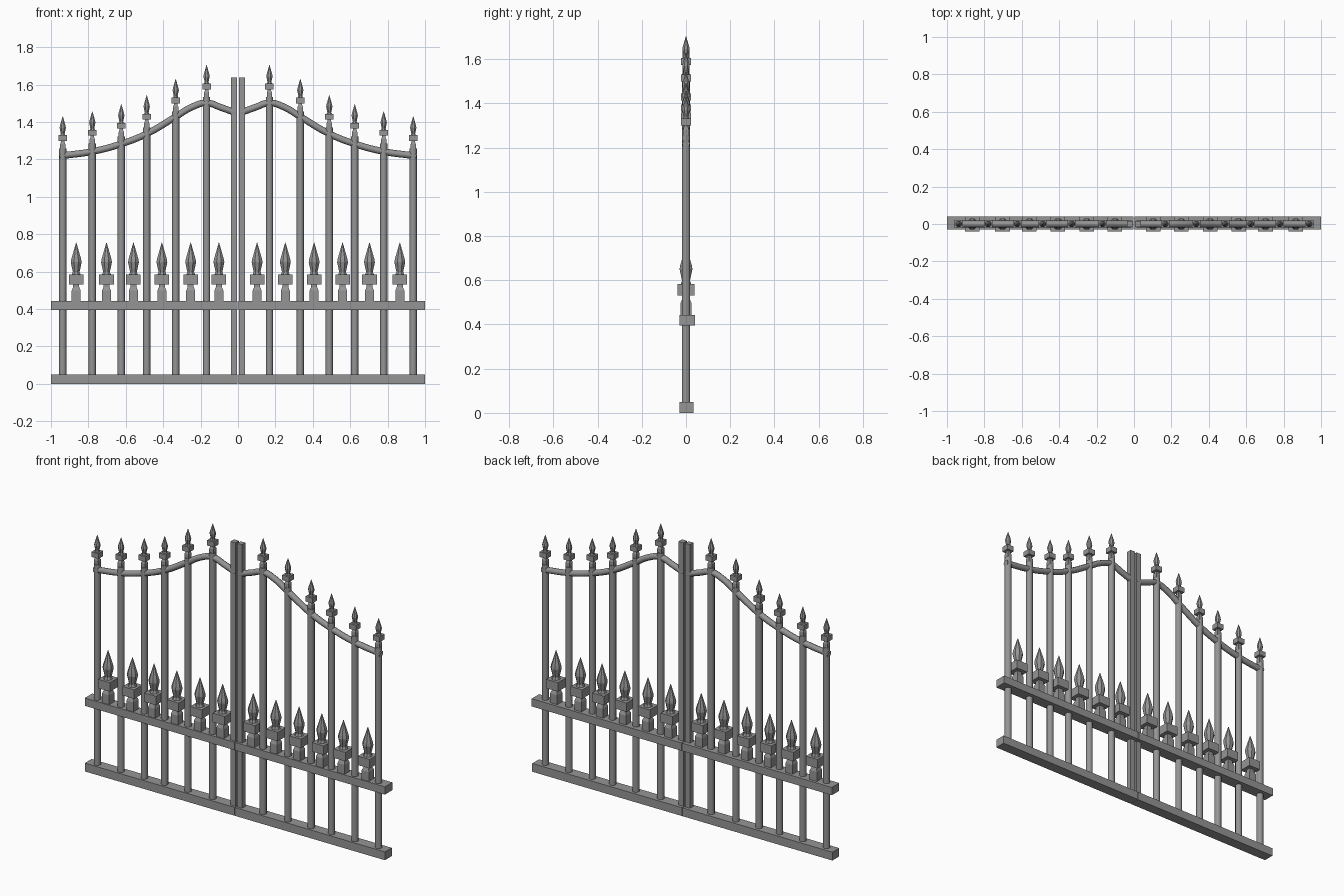
import bpy, bmesh, math
from mathutils import Vector

if "Cube" in bpy.data.objects:
    bpy.data.objects.remove(bpy.data.objects["Cube"], do_unlink=True)

iron = bpy.data.materials.new("grey iron")
iron.use_nodes = True
colour = (0.3, 0.3, 0.3, 1)
iron.diffuse_color = colour
iron.node_tree.nodes["Principled BSDF"].inputs["Base Color"].default_value = colour


def add_object(name, bm, smooth=False):
    bmesh.ops.recalc_face_normals(bm, faces=bm.faces)
    mesh = bpy.data.meshes.new(name)
    for f in bm.faces:
        f.smooth = smooth and len(f.verts) == 4
    bm.to_mesh(mesh)
    bm.free()
    mesh.materials.append(iron)
    ob = bpy.data.objects.new(name, mesh)
    bpy.context.collection.objects.link(ob)
    return ob


def box(bm, x, y, z):
    """Box from (low, high) ranges on each axis."""
    verts = bmesh.ops.create_cube(bm, size=1)["verts"]
    for v in verts:
        v.co = Vector([r[0] + (c + 0.5) * (r[1] - r[0]) for c, r in zip(v.co, (x, y, z))])


def lathe(bm, x, z, profile, sides, scale=1):
    """Stack rings of (radius, height); the flats face front for any side count."""
    rings = []
    for r, h in profile:
        r = r / math.cos(math.pi / sides)
        rings.append([bm.verts.new((x + scale * r * math.cos((i + 0.5) * math.tau / sides),
                                    scale * r * math.sin((i + 0.5) * math.tau / sides),
                                    z + scale * h)) for i in range(sides)])
    for a, b in zip(rings, rings[1:]):
        for i in range(sides):
            j = (i + 1) % sides
            bm.faces.new((a[i], a[j], b[j], b[i]))
    bm.faces.new(rings[0])
    bm.faces.new(rings[-1])


NECK = [(0.024, 0), (0.024, 0.058), (0.016, 0.078), (0.016, 0.092)]
SPEAR = [(0.024, 0.143), (0.018, 0.158), (0.029, 0.21), (0.026, 0.228), (0.001, 0.315)]


def finial(name, x, z, scale):
    bm = bmesh.new()
    lathe(bm, x, z, NECK, 4, scale)
    w = 0.039 * scale
    box(bm, (x - w, x + w), (-w, w), (z + 0.09 * scale, z + 0.144 * scale))
    lathe(bm, x, z, SPEAR, 8, scale)
    add_object(name, bm)


# Bars: distance from the middle and height of the spear tip
BARS = [(0.168, 1.705), (0.333, 1.63), (0.488, 1.543), (0.624, 1.495), (0.779, 1.457), (0.937, 1.43)]
SPEARS = [0.102, 0.253, 0.407, 0.559, 0.703, 0.865]
CURVE = [(0.014, 1.45), (0.09, 1.477), (0.168, 1.502), (0.25, 1.478), (0.333, 1.428),
         (0.488, 1.337), (0.624, 1.283), (0.779, 1.242), (0.955, 1.218)]
SMALL = 0.58

for side, label in ((-1, "right"), (1, "left")):
    # Rails of one gate leaf
    span = (side * 0.002, side)
    for name, y, z in (("bottom_rail", (-0.03, 0.035), (0, 0.05)),
                       ("middle_rail", (-0.03, 0.04), (0.395, 0.442))):
        bm = bmesh.new()
        box(bm, span, y, z)
        add_object(f"{label}_{name}", bm)

    # Meeting post
    bm = bmesh.new()
    box(bm, (side * 0.006, side * 0.038), (-0.016, 0.016), (0.04, 1.637))
    add_object(f"{label}_meeting_post", bm)

    # Round bars with small spear finials
    for n, (x, tip) in enumerate(BARS, 1):
        base = tip - 0.315 * SMALL
        bm = bmesh.new()
        lathe(bm, side * x, 0, [(0.019, 0.04), (0.019, base + 0.01)], 12)
        add_object(f"{label}_bar_{n}", bm, smooth=True)
        finial(f"{label}_bar_finial_{n}", side * x, base, SMALL)

    # Large spear finials on the middle rail
    for n, x in enumerate(SPEARS, 1):
        finial(f"{label}_rail_finial_{n}", side * x, 0.44, 1)

    # Curved top rail
    curve = bpy.data.curves.new(f"{label}_top_rail", "CURVE")
    curve.dimensions = "3D"
    curve.bevel_depth = 0.018
    curve.bevel_resolution = 2
    curve.resolution_u = 6
    curve.use_fill_caps = True
    spline = curve.splines.new("BEZIER")
    spline.bezier_points.add(len(CURVE) - 1)
    for p, (x, z) in zip(spline.bezier_points, CURVE):
        p.co = (side * x, 0, z)
        p.handle_left_type = p.handle_right_type = "AUTO"
    curve.materials.append(iron)
    rail = bpy.data.objects.new(f"{label}_top_rail", curve)
    bpy.context.collection.objects.link(rail)
